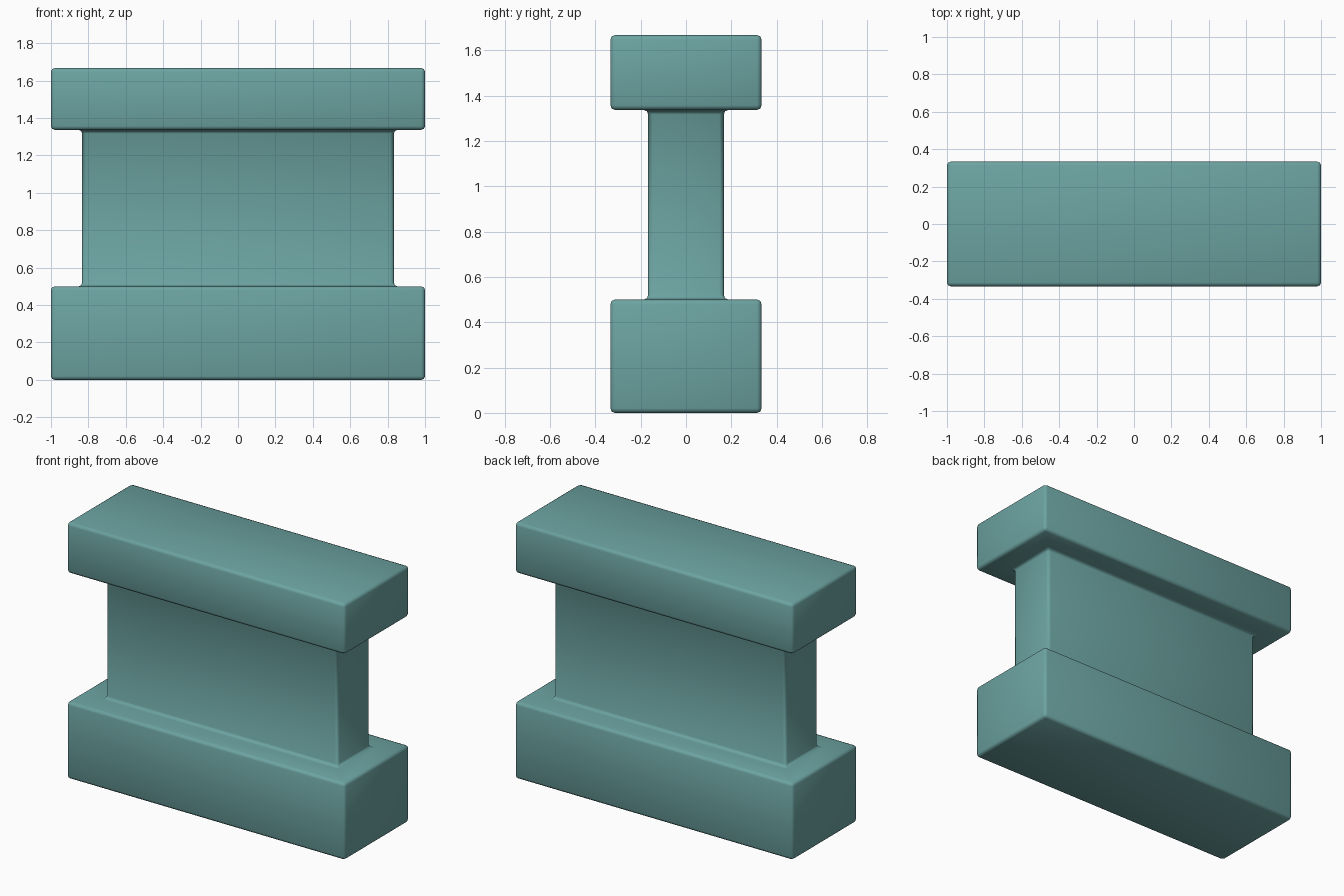
import bpy, bmesh, math

if "Cube" in bpy.data.objects:
    bpy.data.objects.remove(bpy.data.objects["Cube"])

teal = bpy.data.materials.new("muted teal")
teal.diffuse_color = (0.15, 0.37, 0.36, 1)
teal.use_nodes = True
teal.node_tree.nodes["Principled BSDF"].inputs["Base Color"].default_value = teal.diffuse_color

# Rectangular sections from bottom to top: half width, half depth, height
T = 1 / 3
sections = [(1, T, 0), (1, T, 0.5),              # base block
            (0.833, T / 2, 0.5), (0.833, T / 2, 1.337),  # web
            (1, T, 1.337), (1, T, 1.667)]        # top block

bm = bmesh.new()
rings = [[bm.verts.new((sx * w, sy * d, z))
          for sx, sy in ((-1, -1), (1, -1), (1, 1), (-1, 1))]
         for w, d, z in sections]
for lo, hi in zip(rings, rings[1:]):
    for i in range(4):
        j = (i + 1) % 4
        bm.faces.new((lo[i], lo[j], hi[j], hi[i]))
bm.faces.new(rings[0][::-1])
bm.faces.new(rings[-1])
bmesh.ops.recalc_face_normals(bm, faces=bm.faces)
for f in bm.faces:
    f.smooth = True

mesh = bpy.data.meshes.new("flanged_block")
bm.to_mesh(mesh)
bm.free()
mesh.materials.append(teal)
block = bpy.data.objects.new("flanged_block", mesh)
bpy.context.collection.objects.link(block)

# Rounded outer edges and small fillets where the web meets the blocks
bevel = block.modifiers.new("rounded_edges", 'BEVEL')
bevel.width = 0.02
bevel.segments = 2
bevel.limit_method = 'ANGLE'
bevel.angle_limit = math.radians(30)
